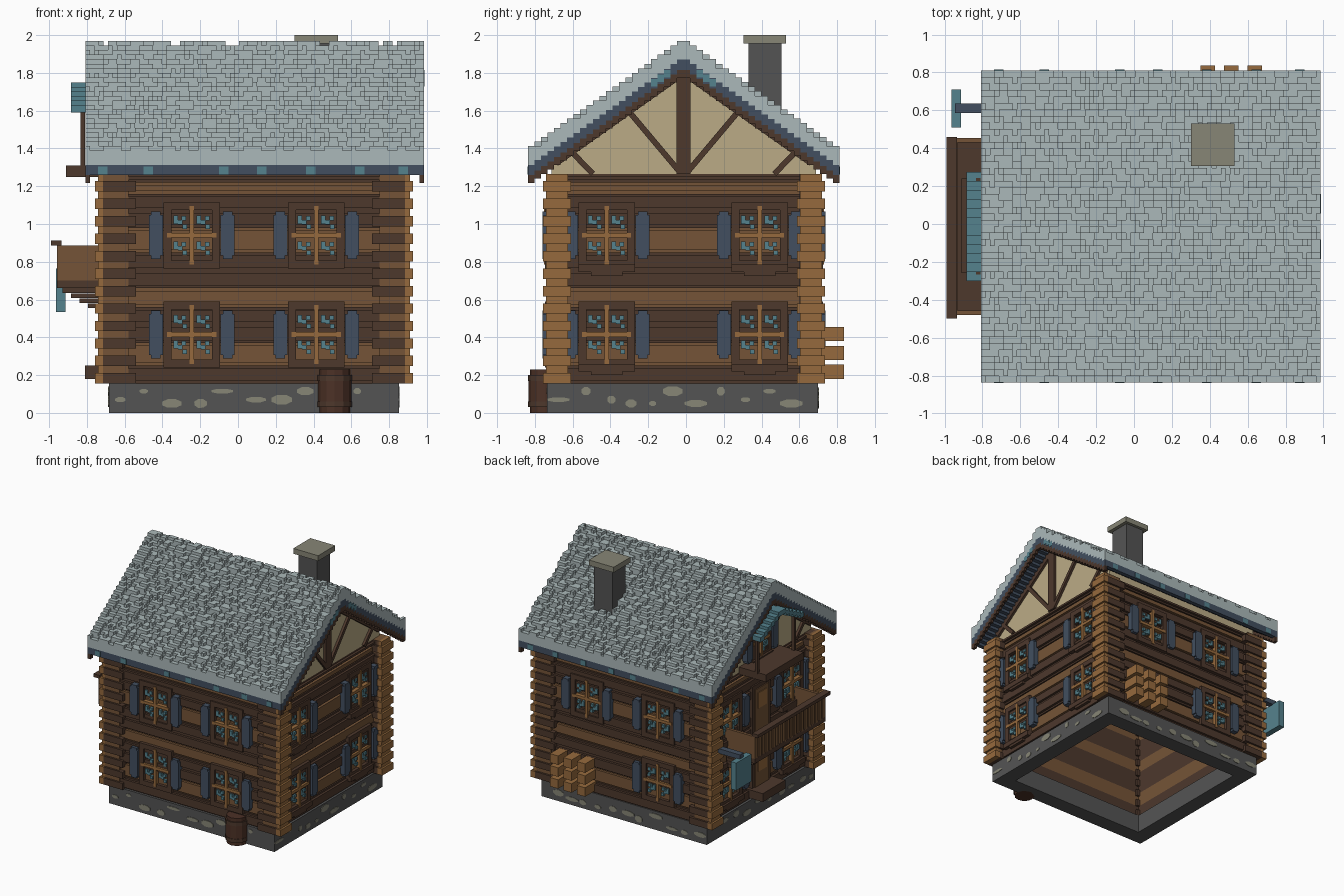
import bpy, bmesh, math, random
from collections import defaultdict

random.seed(4)
if "Cube" in bpy.data.objects:
    bpy.data.objects.remove(bpy.data.objects["Cube"])


def material(name, hexa):
    lin = [((int(hexa[i:i + 2], 16) / 255 + 0.055) / 1.055) ** 2.4 for i in (0, 2, 4)]
    m = bpy.data.materials.new(name)
    m.use_nodes = True
    m.diffuse_color = (*lin, 1)
    m.node_tree.nodes["Principled BSDF"].inputs["Base Color"].default_value = (*lin, 1)
    return m


MATS = {n: material(n, h) for n, h in dict(
    dark_wood="4d382c", mid_wood="755437", light_wood="966a3d", grey_stone="545454",
    pale_stone="878676", frosted_roof="abb9ba", navy="424f60", teal="55828d",
    cream_plaster="bbab86", barrel_wood="4c3126").items()}

parts = defaultdict(list)  # (object name, colour) -> prisms (outline, offset)


def box(name, mat, x0, x1, y0, y1, z0, z1):
    parts[name, mat].append(([(x0, y0, z0), (x1, y0, z0), (x1, y1, z0), (x0, y1, z0)], (0, 0, z1 - z0)))


def prism_x(name, mat, yz, x0, x1):
    parts[name, mat].append(([(x0, y, z) for y, z in yz], (x1 - x0, 0, 0)))


# Wall planes: (fixed axis, outward sign, plane position)
SIDES = {"front": ("y", -1, -0.735), "back": ("y", 1, 0.712),
         "right": ("x", 1, 0.85), "left": ("x", -1, -0.68)}


def on_wall(side, name, mat, u0, u1, z0, z1, d0, d1):
    """Box on a wall: u runs along the wall, d is distance outward from its plane."""
    axis, s, p = SIDES[side]
    a, b = sorted((p + s * d0, p + s * d1))
    if axis == "y":
        box(f"{side}_{name}", mat, u0, u1, a, b, z0, z1)
    else:
        box(f"{side}_{name}", mat, a, b, u0, u1, z0, z1)


# Foundation ring
FX0, FX1, FY0, FY1, T = -0.683, 0.852, -0.735, 0.70, 0.13
for y0 in (FY0, FY1 - T):
    box("foundation", "grey_stone", FX0, FX1, y0, y0 + T, 0, 0.155)
for x0 in (FX0, FX1 - T):
    box("foundation", "grey_stone", x0, x0 + T, FY0 + T, FY1 - T, 0, 0.155)

# Pale stones set into the foundation
for side, (lo, hi) in {"front": (FX0, FX1), "back": (FX0, FX1), "right": (FY0, FY1), "left": (FY0, FY1)}.items():
    u = lo + 0.06
    while u < hi - 0.08:
        r, h, z = random.uniform(0.02, 0.065), random.uniform(0.013, 0.028), random.choice((0.05, 0.07, 0.115))
        pts = [(u + r * math.cos(k * math.pi / 4 + 0.4), z + h * math.sin(k * math.pi / 4 + 0.4)) for k in range(8)]
        if side in ("front", "back"):
            y, d = (FY0, -0.004) if side == "front" else (FY1, 0.004)
            parts["foundation_stones", "pale_stone"].append(([(a, y, b) for a, b in pts], (0, d, 0)))
        else:
            x, d = (FX1, 0.004) if side == "right" else (FX0, -0.004)
            parts["foundation_stones", "pale_stone"].append(([(x, a, b) for a, b in pts], (d, 0, 0)))
        u += r + random.uniform(0.06, 0.13)

# Log walls: heights of the log joints and their colours
JOINTS = [0.155, 0.25, 0.37, 0.47, 0.56, 0.66, 0.755, 0.85, 0.98, 1.07, 1.16, 1.22, 1.265]
TONES = "DMDDMDDMDDMD"
for side in SIDES:
    lo, hi = (-0.70, 0.87) if side in ("front", "back") else (-0.63, 0.61)
    for z0, z1, tone in zip(JOINTS, JOINTS[1:], TONES):
        mat, out = ("dark_wood", 0) if tone == "D" else ("mid_wood", -0.014)
        on_wall(side, "log_wall", mat, lo, hi, z0, z1, -0.11, out - 0.02)
        on_wall(side, "log_wall", mat, lo, hi, z0 + 0.014, z1 - 0.014, out - 0.02, out)

# Interlocked corners with pale sawn ends
ROW = 1.11 / 12
for sx in (-1, 1):
    for y0, y1 in ((-0.757, -0.608), (0.587, 0.735)):
        for k in range(12):
            z = 0.155 + k * ROW
            for z0, z1, cut, inner, mat in ((z, z + 0.055, 0, 0.71, "dark_wood"),
                                            (z + 0.055, z + ROW, 0.016, 0.75, "mid_wood")):
                xs = sorted((0.0845 + sx * (inner - 0.0845), 0.0845 + sx * 0.80))
                box("corner_logs", mat, *xs, y0 + cut, y1 - cut, z0, z1)
                xs = sorted((0.0845 + sx * 0.80, 0.0845 + sx * (0.842 - cut)))
                box("corner_log_ends", "light_wood", *xs, y0 + cut, y1 - cut, z0, z1)


# Windows with cross bars, glass glints and shutters
def window(side, u, z, w=0.15, h=0.175, shutters=True):
    t, c = 0.042, 0.0238
    for a, b, z0, z1 in ((-w, w, h - t, h), (-w, w, -h, t - h), (-w, t - w, t - h, h - t), (w - t, w, t - h, h - t)):
        on_wall(side, "window_frames", "dark_wood", u + a, u + b, z + z0, z + z1, -0.02, 0.012)
    on_wall(side, "window_bars", "light_wood", u - 0.012, u + 0.012, z - h + 0.02, z + h - 0.02, -0.04, 0.018)
    on_wall(side, "window_bars", "light_wood", u - w + 0.02, u + w - 0.02, z - 0.012, z + 0.012, -0.04, 0.018)
    for px in (-1, 1):
        for pz in (-1, 1):
            for i, j in ((-1, 1), (0, 0), (1, -1), (-1, 0.2), (0.8, 0.9)):
                a, b = u + px * 0.062 + i * c, z + pz * 0.068 + j * c
                on_wall(side, "window_glass", "teal", a - c / 2, a + c / 2, b - c / 2, b + c / 2, -0.04, 0.008)
        if shutters:
            a = u + px * (w + 0.04)
            on_wall(side, "shutters", "navy", a - 0.037, a + 0.037, z - 0.108, z + 0.108, -0.02, 0.026)
            on_wall(side, "shutters", "navy", a - 0.025, a + 0.025, z - 0.126, z + 0.126, -0.02, 0.026)
    if side in ("left", "right"):
        on_wall(side, "window_sills", "dark_wood", u - w, u + w, z - h - 0.02, z - h + 0.02, -0.02, 0.03)
        on_wall(side, "window_sills", "dark_wood", u - w * 0.55, u + w * 0.55, z - h - 0.04, z - h - 0.02, -0.02, 0.025)


for z in (0.415, 0.94):
    for side in SIDES:
        for u in ((-0.245, 0.414) if side in ("front", "back") else (-0.42, 0.39)):
            if not (side == "back" and z < 0.5 and u > 0):
                window(side, u, z)

# Roof: two stepped slopes in layers, with uneven shingles
RX0, RX1, RY, N = -0.808, 0.984, -0.0125, 24
W, H = 0.824 / N, 0.0242
CELL = (RX1 - RX0) / 75
for s in (-1, 1):
    for i in range(N):
        y0, y1 = sorted((RY + s * i * W, RY + s * (i + 1) * W))
        top = 1.945 - i * H
        box("roof_shingles", "frosted_roof", RX0, RX1, y0, y1, top - 0.075, top)
        box("roof_underlayer", "navy", RX0, RX1, y0, y1, top - 0.13, top - 0.075)
        for x in (RX0, RX1 - 0.024):
            box("bargeboards", "dark_wood", x, x + 0.024, y0, y1, top - 0.172, top - 0.13)
        if i in (2, 3, 4):
            box("roof_patches", "teal", RX1, RX1 + 0.003, y0, y1, top - 0.12, top - 0.08)
        k = 0
        while k < 75:
            run = min(random.randint(1, 4), 75 - k)
            box("raised_shingles", "frosted_roof", RX0 + k * CELL, RX0 + (k + run) * CELL, y0, y1, top, top + H)
            k += run + random.randint(1, 3)
    ye = RY + s * 0.824
    for x in (-0.74, -0.5, -0.1, 0.1, 0.36, 0.62, 0.85):
        box("roof_patches", "teal", x, x + 0.05, *sorted((ye, ye + s * 0.003)), 1.262, 1.305)

# Attic with plastered gables and timber framing
prism_x("attic", "cream_plaster", [(RY - 0.70, 1.265), (RY + 0.70, 1.265), (RY + 0.70, 1.375),
                                   (RY, 1.865), (RY - 0.70, 1.375)], -0.66, 0.83)


def beam(p, q, w, x0, x1):
    dy, dz = q[0] - p[0], q[1] - p[1]
    n = math.hypot(dy, dz)
    a, b = -dz / n * w / 2, dy / n * w / 2
    prism_x("gable_timbers", "dark_wood", [(RY + y, z) for y, z in (
        (p[0] + a, p[1] + b), (q[0] + a, q[1] + b), (q[0] - a, q[1] - b), (p[0] - a, p[1] - b))], x0, x1)


for x0, x1 in ((0.82, 0.85), (-0.68, -0.65)):
    beam((0, 1.265), (0, 1.86), 0.075, x0, x1)
    for s in (-1, 1):
        beam((s * 0.02, 1.275), (s * 0.31, 1.62), 0.03, x0, x1)
        beam((s * 0.48, 1.265), (s * 0.62, 1.41), 0.03, x0, x1)
        beam((s * 0.68, 1.33), (0, 1.81), 0.05, x0, x1)

# Chimney
box("chimney", "grey_stone", 0.33, 0.50, 0.33, 0.505, 1.5, 1.96)
box("chimney_cap", "pale_stone", 0.30, 0.53, 0.305, 0.53, 1.955, 2.0)

# Attic window with ledge and peaked awning
window("left", RY, 1.45, 0.13, 0.15)
box("attic_ledge", "dark_wood", -0.91, -0.66, -0.26, 0.24, 1.25, 1.31)
for s in (-1, 1):
    box("awning_posts", "dark_wood", -0.835, -0.81, *sorted((RY + s * 0.23, RY + s * 0.255)), 1.3, 1.63)
    for i in range(6):
        y0, y1 = sorted((RY + s * i * 0.048, RY + s * (i + 1) * 0.048))
        box("awning", "teal", -0.885, -0.66, y0, y1, 1.71 - i * 0.024, 1.75 - i * 0.024)

# Balcony with balustrade and brackets
BX0, BX1, BY0, BY1 = -0.957, -0.68, -0.48, 0.455
box("balcony_floor", "dark_wood", BX0, BX1, BY0, BY1, 0.66, 0.70)
box("balcony_rail", "dark_wood", -0.99, -0.935, BY0 - 0.02, BY1 + 0.005, 0.885, 0.912)
box("balcony_panels", "mid_wood", BX0 + 0.01, BX0 + 0.025, BY0, BY1, 0.70, 0.885)
for y in (BY0, BY1 - 0.024):
    box("balcony_panels", "mid_wood", BX0, BX1, y, y + 0.024, 0.70, 0.885)
for k in range(20):
    y = BY0 + (k + 0.15) * (BY1 - BY0) / 20
    box("balusters", "mid_wood", BX0, BX0 + 0.02, y, y + 0.03, 0.69, 0.885)
for y in (-0.46, -0.16, 0.10, 0.39):
    for i in range(4):
        box("balcony_brackets", "dark_wood", -0.93 + i * 0.045, BX1, y, y + 0.045, 0.635 - i * 0.027, 0.66 - i * 0.027)

# Doors on the left wall and doorstep
for z0, z1 in ((0.17, 0.57), (0.70, 1.10)):
    on_wall("left", "door_frames", "dark_wood", -0.13, 0.11, z0, z1, -0.03, 0.012)
    on_wall("left", "doors", "mid_wood", -0.10, 0.08, z0, z1 - 0.035, -0.03, 0.02)
    on_wall("left", "door_panels", "light_wood", -0.065, 0.045, z0 + 0.2, z1 - 0.07, 0.01, 0.025)
box("doorstep", "dark_wood", -0.81, -0.66, -0.16, 0.14, 0.18, 0.25)

# Hanging sign board on a pole
box("sign_pole", "navy", -0.945, -0.66, 0.585, 0.635, 0.76, 0.80)
box("sign_board", "teal", -0.963, -0.913, 0.51, 0.71, 0.535, 0.765)

# Stacked firewood
for x in (0.35, 0.475, 0.60):
    for z in (0.18, 0.28, 0.38):
        box("firewood", "light_wood", x, x + 0.077, 0.68, 0.836, z, z + 0.075)

# Barrel with hoops
for z0, z1, r, mat in ((0, 0.03, 0.08, "barrel_wood"), (0.03, 0.06, 0.091, "dark_wood"), (0.06, 0.17, 0.088, "barrel_wood"),
                       (0.17, 0.2, 0.091, "dark_wood"), (0.2, 0.23, 0.08, "barrel_wood")):
    ring = [(0.512 + r * math.cos(a * math.pi / 6), -0.745 + r * math.sin(a * math.pi / 6), z0) for a in range(12)]
    parts["barrel", mat].append((ring, (0, 0, z1 - z0)))

# Turn the collected prisms into one mesh object per part
names = defaultdict(list)
for (name, mat), items in parts.items():
    names[name].append((mat, items))
for name, groups in names.items():
    bm = bmesh.new()
    mesh = bpy.data.meshes.new(name)
    for index, (mat, items) in enumerate(groups):
        mesh.materials.append(MATS[mat])
        for pts, d in items:
            a = [bm.verts.new(p) for p in pts]
            b = [bm.verts.new([c + e for c, e in zip(p, d)]) for p in pts]
            n = len(a)
            faces = [bm.faces.new(a), bm.faces.new(b)]
            faces += [bm.faces.new((a[i], a[(i + 1) % n], b[(i + 1) % n], b[i])) for i in range(n)]
            for f in faces:
                f.material_index = index
    bmesh.ops.recalc_face_normals(bm, faces=bm.faces)
    bm.to_mesh(mesh)
    bm.free()
    bpy.context.collection.objects.link(bpy.data.objects.new(name, mesh))
